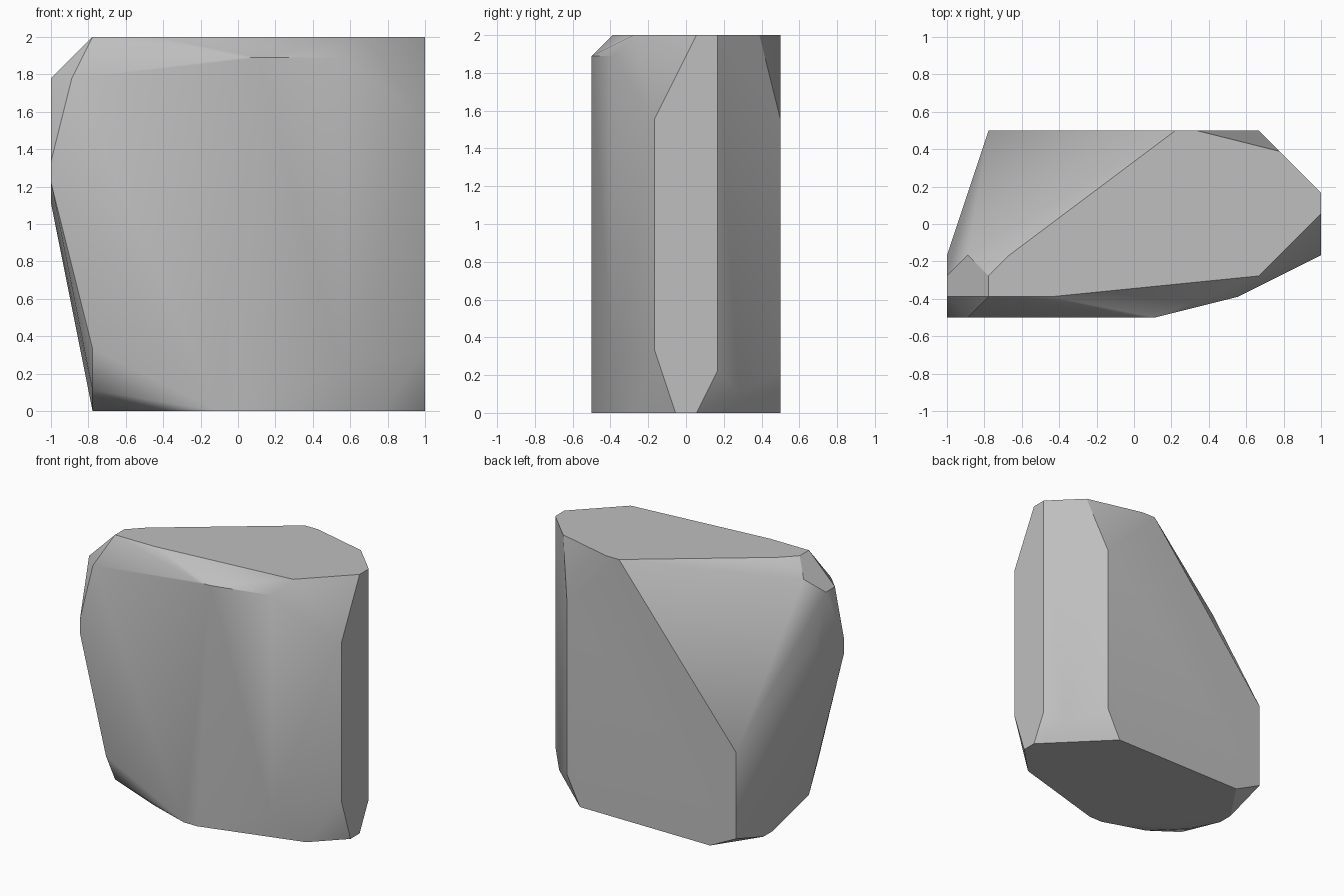
import bpy, bmesh, math

cube = bpy.data.objects.get("Cube")
if cube:
    bpy.data.objects.remove(cube, do_unlink=True)

# The boulder is chiselled on a regular lattice: nine cells from centre to side,
# with depth counted in half cells.
CELL = 1 / 9


def stone_material(name, value):
    mat = bpy.data.materials.new(name)
    mat.use_nodes = True
    colour = (value, value, value, 1)
    mat.diffuse_color = colour
    shader = mat.node_tree.nodes["Principled BSDF"]
    shader.inputs["Base Color"].default_value = colour
    shader.inputs["Roughness"].default_value = 1
    return mat


def facet(axis, level, outline):
    """Lift a flat outline onto the lattice plane at the given level of an axis."""
    corners = []
    for pair in outline:
        corner = list(pair)
        corner.insert(axis, level)
        corners.append(corner)
    return corners


X, Y, Z = range(3)

# Flat top and base
top = facet(Z, 18, [(2, 9), (3, 9), (7, 7), (9, 3), (9, 1), (6, -5),
                    (-4, -7), (-7, -7), (-7, -5), (-6, -3)])
base = facet(Z, 0, [(5, 9), (9, 1), (9, -1), (7, -5), (0, -9), (-1, -9),
                    (-4, -7), (-6, -3), (-7, 1), (-7, 3), (-5, 9)])

# Upright sides
narrow_side = facet(X, 9, [(3, 2), (-3, 3), (-3, 14)])
leaning_side = facet(X, -9, [(-3, 10), (-3, 13), (-5, 16),
                             (-7, 16), (-9, 12), (-9, 11)])
front = facet(Y, -9, [(-8, 16), (0, 17), (1, 17), (-7, 3)])
back = facet(Y, 9, [(6, 14), (6, 2), (-7, 7), (-7, 1)])

# Worn corners between the big faces
chips = [(5, -7, 17), (5, -7, 2), (8, 5, 1), (-8, -3, 17), (-7, -7, 1)]


def build_boulder(name, corners, mat):
    bm = bmesh.new()
    for x, y, z in corners:
        bm.verts.new((x * CELL, y * CELL / 2, z * CELL))
    bmesh.ops.remove_doubles(bm, verts=bm.verts, dist=CELL / 100)

    # Wrap the corners in a tight skin and drop anything left inside
    bmesh.ops.convex_hull(bm, input=bm.verts)
    loose = [v for v in bm.verts if not v.link_faces]
    bmesh.ops.delete(bm, geom=loose, context='VERTS')

    # Merge coplanar triangles into clean facets
    bmesh.ops.dissolve_limit(bm, angle_limit=math.radians(1),
                             verts=bm.verts, edges=bm.edges)
    bmesh.ops.recalc_face_normals(bm, faces=bm.faces)

    mesh = bpy.data.meshes.new(name)
    bm.to_mesh(mesh)
    bm.free()
    mesh.materials.append(mat)
    obj = bpy.data.objects.new(name, mesh)
    bpy.context.collection.objects.link(obj)

    # Soft shading over shallow facets, crisp ridges elsewhere
    bpy.ops.object.select_all(action='DESELECT')
    obj.select_set(True)
    bpy.context.view_layer.objects.active = obj
    bpy.ops.object.shade_smooth_by_angle(angle=math.radians(30))
    return obj


build_boulder("boulder",
              top + base + narrow_side + leaning_side + front + back + chips,
              stone_material("grey stone", 0.52))
